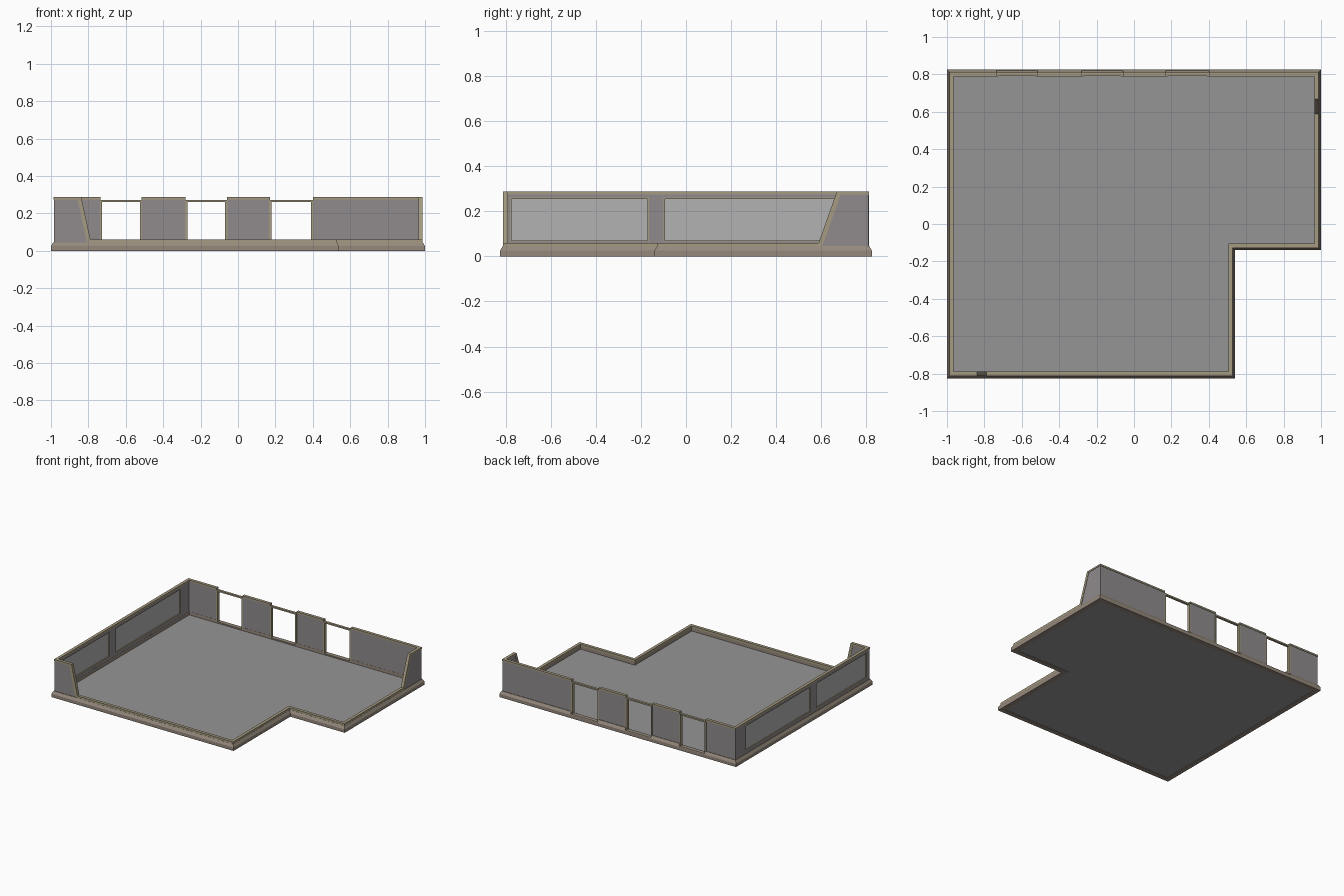
import bpy, bmesh
from mathutils import Vector

if "Cube" in bpy.data.objects:
    bpy.data.objects.remove(bpy.data.objects["Cube"])


def material(name, rgb):
    m = bpy.data.materials.new(name)
    m.diffuse_color = (*rgb, 1)
    m.use_nodes = True
    m.node_tree.nodes["Principled BSDF"].inputs["Base Color"].default_value = m.diffuse_color
    return m


STONE = material("stone", (0.30, 0.25, 0.20))
TRIM = material("trim", (0.38, 0.33, 0.22))
WALL = material("wall_grey", (0.28, 0.26, 0.27))
GLASS = material("pale_panel", (0.45, 0.45, 0.45))
FLOOR = material("floor_grey", (0.30, 0.30, 0.30))


def finish(name, bm, mat):
    bmesh.ops.recalc_face_normals(bm, faces=bm.faces[:])
    me = bpy.data.meshes.new(name)
    bm.to_mesh(me)
    bm.free()
    ob = bpy.data.objects.new(name, me)
    bpy.context.collection.objects.link(ob)
    if mat:
        me.materials.append(mat)
    return ob


def sweep(name, path, profile, mat, closed=False, leans=(0, 0)):
    """Mitred sweep along a counter-clockwise plan path; profile = (inset, z)."""
    bm = bmesh.new()
    pts = [Vector(p) for p in path]
    n, rings = len(pts), []
    for i, p in enumerate(pts):
        a = (p - pts[i - 1]).normalized() if closed or i > 0 else None
        b = (pts[(i + 1) % n] - p).normalized() if closed or i < n - 1 else None
        a, b = a or b, b or a
        na, nb = Vector((-a.y, a.x)), Vector((-b.y, b.x))
        mitre = (na + nb) / (1 + na.dot(nb))
        lean = 0 if closed else leans[0] if i == 0 else leans[1] if i == n - 1 else 0
        ring = []
        for d, z in profile:
            q = p + mitre * d + a * lean * (0.285 - z)
            ring.append(bm.verts.new((q.x, q.y, z)))
        rings.append(ring)
    m = len(profile)
    for i in range(n if closed else n - 1):
        r, s = rings[i], rings[(i + 1) % n]
        for j in range(m):
            k = (j + 1) % m
            bm.faces.new((r[j], r[k], s[k], s[j]))
    if not closed:
        bm.faces.new(rings[0])
        bm.faces.new(rings[-1])
    return finish(name, bm, mat)


def rect(d0, d1, z0, z1):
    return [(d0, z0), (d0, z1), (d1, z1), (d1, z0)]


def box(name, x0, x1, y0, y1, z0, z1, mat):
    bm = bmesh.new()
    bmesh.ops.create_cube(bm, size=1)
    for v in bm.verts:
        v.co = (x1 if v.co.x > 0 else x0, y1 if v.co.y > 0 else y0, z1 if v.co.z > 0 else z0)
    return finish(name, bm, mat)


X, Y = 1.0, 0.825
OUTLINE = [(-X, -Y), (0.54, -Y), (0.54, -0.14), (X, -0.14), (X, Y), (-X, Y)]
DOORS = [(0.17, 0.40), (-0.28, -0.06), (-0.735, -0.515)]
WINDOWS = [(-0.10, 0.69), (-0.78, -0.165)]
FRONT_LEAN, RIGHT_LEAN = 0.22, -0.356

# stone plinth with a chamfered shoulder
plinth = sweep("plinth", OUTLINE, [(0, 0), (0, 0.025), (0.012, 0.045), (0.035, 0.045), (0.035, 0)],
               STONE, closed=True)

# floor slab
bm = bmesh.new()
inset = [(-X + .034, -Y + .034), (.506, -Y + .034), (.506, -.106), (X - .034, -.106),
         (X - .034, Y - .034), (-X + .034, Y - .034)]
face = bm.faces.new([bm.verts.new((x, y, 0.004)) for x, y in inset])
top = bmesh.ops.extrude_face_region(bm, geom=[face])["geom"]
bmesh.ops.translate(bm, vec=(0, 0, 0.016), verts=[v for v in top if isinstance(v, bmesh.types.BMVert)])
finish("floor", bm, FLOOR)

# low rim along the open sides
sweep("low_rim", [(-0.80, -Y), (0.54, -Y), (0.54, -0.14), (X, -0.14), (X, 0.595)],
      rect(0.013, 0.036, 0.044, 0.06), TRIM)

# walls
full, cap = rect(0.016, 0.034, 0.044, 0.276), rect(0.013, 0.036, 0.274, 0.287)
sweep("wall_back_right", [(X, 0.67), (X, Y), (0.40, Y)], full, WALL, leans=(RIGHT_LEAN, 0))
for a, b in ((-0.06, 0.17), (-0.515, -0.28)):
    sweep("wall_back_pier", [(b, Y), (a, Y)], full, WALL)
    sweep("cap_back_pier", [(b, Y), (a, Y)], cap, TRIM)
sweep("wall_back_left", [(-0.735, Y), (-X, Y), (-X, 0.69)], full, WALL)
sweep("wall_left_pier", [(-X, -0.10), (-X, -0.165)], full, WALL)
sweep("wall_front_left", [(-X, -0.78), (-X, -Y), (-0.84, -Y)], full, WALL, leans=(0, FRONT_LEAN))

# wall caps and slanted end trims
sweep("cap_right", [(X, 0.67), (X, Y), (0.40, Y)], cap, TRIM, leans=(RIGHT_LEAN, 0))
sweep("cap_left", [(-0.735, Y), (-X, Y), (-X, -Y), (-0.84, -Y)], cap, TRIM, leans=(0, FRONT_LEAN))
slant = rect(0.013, 0.036, 0.046, 0.286)
sweep("slant_trim_front", [(-0.86, -Y), (-0.838, -Y)], slant, TRIM, leans=(FRONT_LEAN,) * 2)
sweep("slant_trim_right", [(X, 0.668), (X, 0.69)], slant, TRIM, leans=(RIGHT_LEAN,) * 2)

# left windows: wall bands, pale panel and frame
for a, b in WINDOWS:
    for z0, z1 in ((0.044, 0.065), (0.26, 0.276)):
        sweep("wall_left_band", [(-X, b), (-X, a)], rect(0.016, 0.034, z0, z1), WALL)
    sweep("window_panel", [(-X, b), (-X, a)], rect(0.023, 0.027, 0.065, 0.26), GLASS)
    for z in (0.065, 0.254):
        sweep("window_rail", [(-X, b), (-X, a)], rect(0.015, 0.035, z, z + 0.006), TRIM)
    for y in (a, b - 0.006):
        sweep("window_stile", [(-X, y + 0.006), (-X, y)], rect(0.015, 0.035, 0.065, 0.26), TRIM)

# back openings: frames, thin head bar and a notch in the plinth
for a, b in DOORS:
    for x in (a - 0.003, b - 0.009):
        box("door_jamb", x, x + 0.012, Y - 0.036, Y - 0.013, 0.03, 0.272, TRIM)
    box("door_head", a, b, Y - 0.034, Y - 0.016, 0.261, 0.272, TRIM)
    cutter = box("notch_cutter", a, b, Y - 0.1, Y + 0.1, 0.03, 0.1, None)
    cutter.hide_render = True
    cutter.hide_viewport = True
    mod = plinth.modifiers.new("notch", "BOOLEAN")
    mod.operation, mod.object, mod.solver = "DIFFERENCE", cutter, "EXACT"
